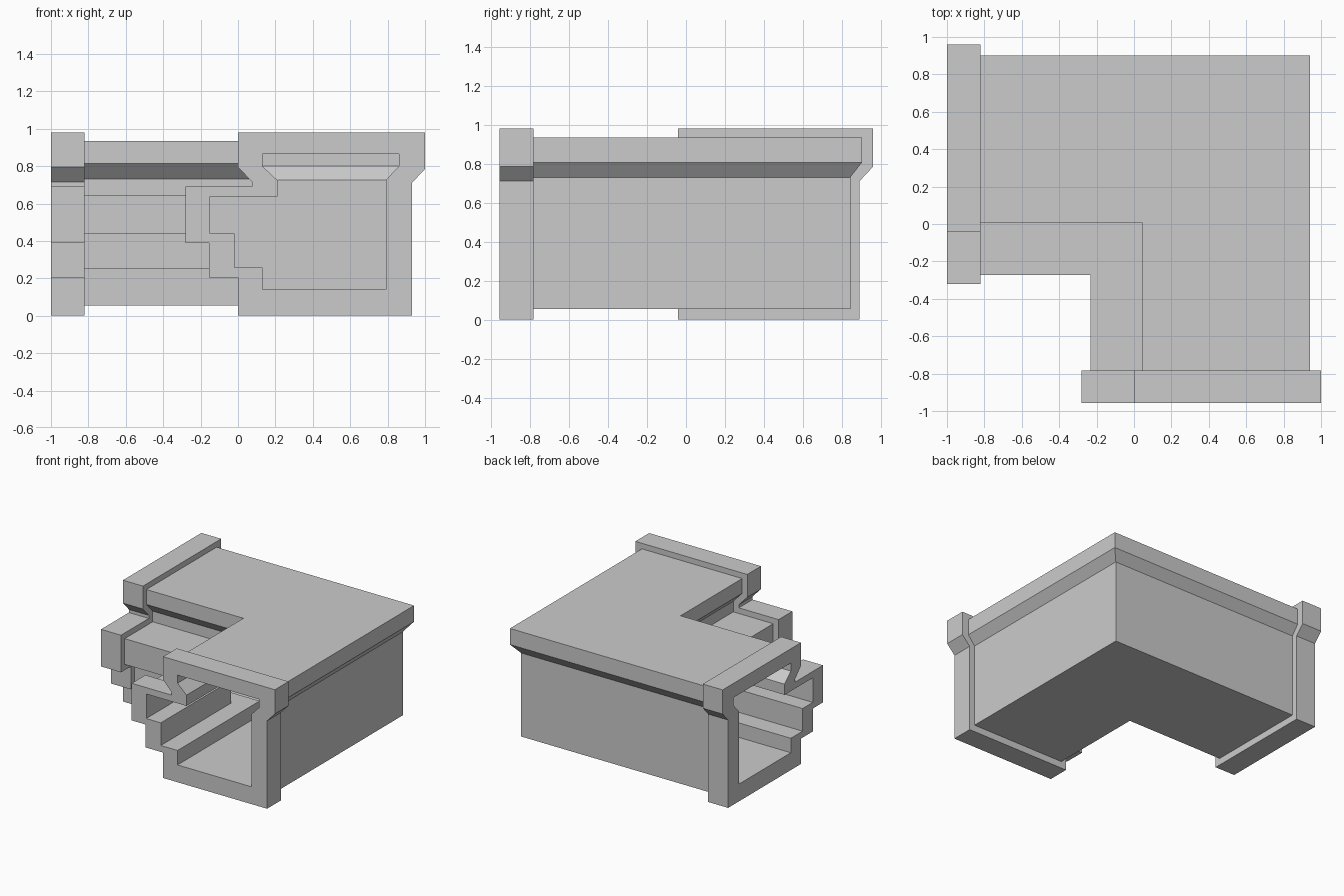
import bpy, bmesh

if "Cube" in bpy.data.objects:
    bpy.data.objects.remove(bpy.data.objects["Cube"])

# Cross-sections (offset across the duct, height), matched point for point
FLANGE = [(1, .98), (1, .785), (.93, .71), (.93, 0), (0, 0), (0, .205), (-.155, .205),
          (-.155, .39), (-.28, .39), (-.28, .69), (.075, .69), (.075, .715), (0, .795), (0, .98)]
TUBE = [(.942, .935), (.942, .805), (.883, .73), (.883, .055), (.045, .055), (.045, .25), (-.105, .25),
        (-.105, .436), (-.232, .436), (-.232, .644), (.125, .644), (.125, .73), (.045, .815), (.045, .935)]
BORE = [(.86, .865), (.86, .8), (.79, .725), (.79, .14), (.13, .14), (.13, .257), (-.02, .257),
        (-.02, .44), (-.15, .44), (-.15, .638), (.21, .638), (.21, .725), (.13, .8), (.13, .865)]
SHIFT = -.04  # the two legs mirror about the line y = x + SHIFT


def front(profile, y):
    return [(t, y, z) for t, z in profile]


def left(profile, x):
    return [(x, t + SHIFT, z) for t, z in profile]


def corner(profile):
    return [(t, t + SHIFT, z) for t, z in profile]


# Closed loft: outside from front mouth to left mouth, then back through the bore
stations = [front(FLANGE, -.957), front(FLANGE, -.782), front(TUBE, -.782),
            corner(TUBE),
            left(TUBE, -.822), left(FLANGE, -.822), left(FLANGE, -1),
            left(BORE, -1), corner(BORE), front(BORE, -.957)]

bm = bmesh.new()
rings = [[bm.verts.new(p) for p in s] for s in stations]
n = len(FLANGE)
for i, a in enumerate(rings):
    b = rings[(i + 1) % len(rings)]
    for j in range(n):
        k = (j + 1) % n
        bm.faces.new((a[j], a[k], b[k], b[j]))
bmesh.ops.recalc_face_normals(bm, faces=bm.faces)
mesh = bpy.data.meshes.new("corner_duct")
bm.to_mesh(mesh)
bm.free()
bpy.context.collection.objects.link(bpy.data.objects.new("corner_duct", mesh))
